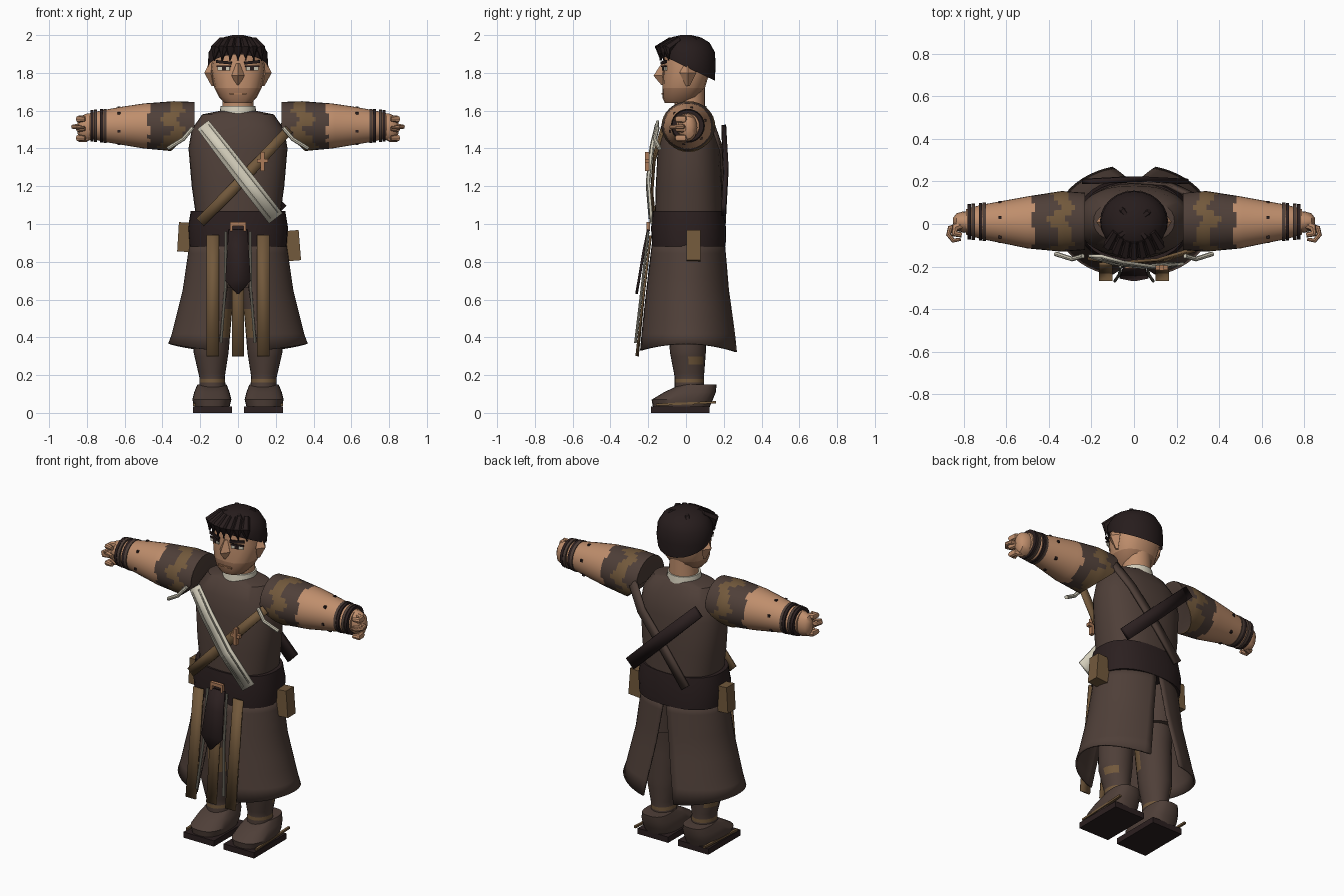
import bpy, bmesh, math
from mathutils import Vector, Euler

if "Cube" in bpy.data.objects:
    bpy.data.objects.remove(bpy.data.objects["Cube"])


def material(name, rgb):
    m = bpy.data.materials.new(name)
    m.use_nodes = True
    m.diffuse_color = (*rgb, 1)
    m.node_tree.nodes["Principled BSDF"].inputs["Base Color"].default_value = (*rgb, 1)
    return m


SKIN = material("skin", (.52, .27, .15))
STUBBLE = material("stubble", (.36, .18, .10))
COAT = material("coat_brown", (.078, .05, .04))
TAN = material("worn_leather", (.17, .10, .045))
BLACK = material("dark_leather", (.024, .014, .014))
HAIR = material("hair", (.02, .012, .012))
CREAM = material("cream_cloth", (.66, .62, .50))
GREY = material("grey_cloth", (.36, .34, .27))
COPPER = material("copper", (.42, .20, .10))


def finish(name, bm, mats, rule=None, mirror=False, solid=0):
    """Turn a bmesh into an object, and into a left and right pair if mirrored."""
    mats = mats if isinstance(mats, list) else [mats]
    if not solid:
        bmesh.ops.recalc_face_normals(bm, faces=bm.faces)
    if rule:
        for f in bm.faces:
            f.material_index = rule(f.calc_center_median())
    for side in (["left_", "right_"] if mirror else [""]):
        if side == "right_":
            for v in bm.verts:
                v.co.x *= -1
            bmesh.ops.reverse_faces(bm, faces=bm.faces)
        me = bpy.data.meshes.new(side + name)
        bm.to_mesh(me)
        for m in mats:
            me.materials.append(m)
        ob = bpy.data.objects.new(side + name, me)
        bpy.context.collection.objects.link(ob)
        if solid:
            mod = ob.modifiers.new("thickness", "SOLIDIFY")
            mod.thickness, mod.offset = solid, 0
        bpy.ops.object.select_all(action="DESELECT")
        ob.select_set(True)
        bpy.context.view_layer.objects.active = ob
        bpy.ops.object.shade_smooth_by_angle(angle=math.radians(38))
    bm.free()


def loft_mesh(rings, n=24, axis="z", power=1, steps=1, arc=None):
    """Skin oval rings (t, u0, u1, v0, v1); arc(k) limits the sweep for open panels."""
    fine = []
    for a, b in zip(rings, rings[1:]):
        fine += [[p + (q - p) * i / steps for p, q in zip(a, b)] for i in range(steps)]
    fine.append(rings[-1])
    bm, rows = bmesh.new(), []
    curve = lambda c: math.copysign(abs(c) ** power, c)
    for k, (t, u0, u1, v0, v1) in enumerate(fine):
        lo, hi = arc(k / (len(fine) - 1)) if arc else (0, 2 * math.pi)
        row = []
        for i in range(n):
            a = lo + (hi - lo) * i / (n - 1 if arc else n)
            u = (u0 + u1) / 2 + (u1 - u0) / 2 * curve(math.cos(a))
            v = (v0 + v1) / 2 + (v1 - v0) / 2 * curve(math.sin(a))
            row.append(bm.verts.new((u, v, t) if axis == "z" else (t, u, v)))
        rows.append(row)
    for r, s in zip(rows, rows[1:]):
        for i in range(n - 1 if arc else n):
            j = (i + 1) % n
            bm.faces.new((r[i], r[j], s[j], s[i]))
    if not arc:
        bm.faces.new(rows[0][::-1])
        bm.faces.new(rows[-1])
    return bm


def loft(name, rings, mats, rule=None, mirror=False, **kw):
    finish(name, loft_mesh(rings, **kw), mats, rule, mirror)


def box(name, loc, size, mat, rot=(0, 0, 0), mirror=False):
    bm = bmesh.new()
    bmesh.ops.create_cube(bm, size=1)
    turn = Euler(rot).to_matrix()
    for v in bm.verts:
        v.co = turn @ (v.co * Vector(size)) + Vector(loc)
    finish(name, bm, mat, mirror=mirror)


def ribbon(name, points, widths, thick, mat, mirror=False):
    """Flat band facing front or back along a path."""
    pts = [Vector(p) for p in points]
    bm, rows = bmesh.new(), []
    for i, p in enumerate(pts):
        d = pts[min(i + 1, len(pts) - 1)] - pts[max(i - 1, 0)]
        side = d.cross(Vector((0, 1, 0))).normalized() * widths[i] / 2
        rows.append([bm.verts.new(p - side), bm.verts.new(p + side)])
    for a, b in zip(rows, rows[1:]):
        bm.faces.new((a[0], a[1], b[1], b[0]))
    finish(name, bm, mat, mirror=mirror, solid=thick)


def tube(name, points, radii, mat, mirror=False, n=8):
    """Round tapering tube along a path."""
    pts = [Vector(p) for p in points]
    bm, rows = bmesh.new(), []
    for i, p in enumerate(pts):
        d = (pts[min(i + 1, len(pts) - 1)] - pts[max(i - 1, 0)]).normalized()
        q = d.to_track_quat("Z", "Y")
        ring = [(math.cos(math.tau * k / n), math.sin(math.tau * k / n), 0) for k in range(n)]
        rows.append([bm.verts.new(p + q @ Vector(c) * radii[i]) for c in ring])
    for r, s in zip(rows, rows[1:]):
        for i in range(n):
            bm.faces.new((r[i], r[(i + 1) % n], s[(i + 1) % n], s[i]))
    bm.faces.new(rows[0])
    bm.faces.new(rows[-1])
    finish(name, bm, mat, mirror=mirror)


# Head, face and neck
loft("head", [(1.64, -.07, .07, -.112, .03), (1.67, -.1, .1, -.125, .07), (1.72, -.125, .125, -.125, .1),
              (1.82, -.145, .145, -.12, .13), (1.92, -.13, .13, -.11, .12)],
     [SKIN, STUBBLE], lambda c: int(c.z < 1.72), n=16, power=.85)
loft("neck", [(1.55, -.085, .085, -.06, .1), (1.72, -.08, .08, -.06, .1)], SKIN)
loft("collar", [(1.57, -.1, .1, -.085, .115), (1.625, -.092, .092, -.075, .108)], CREAM)
loft("nose", [(1.85, -.01, .01, -.13, -.1), (1.785, -.034, .034, -.172, -.08), (1.735, -.008, .008, -.13, -.1)], SKIN, n=4)
loft("ear", [(1.73, .12, .14, 0, .02), (1.8, .11, .178, -.035, .055), (1.86, .12, .15, 0, .02)], SKIN, n=4, mirror=True)
box("eye", (.075, -.114, 1.822), (.068, .008, .018), CREAM, (0, 0, .3), True)
box("iris", (.073, -.119, 1.822), (.022, .006, .018), BLACK, (0, 0, .3), True)
box("eyelid", (.075, -.116, 1.835), (.076, .009, .009), BLACK, (0, 0, .3), True)
box("eyebrow", (.075, -.117, 1.856), (.085, .009, .015), HAIR, (0, -.1, .3), True)
box("mouth", (0, -.126, 1.69), (.09, .008, .008), COPPER)

# Hair cap cut on a slope, with fringe and crown locks
cap = loft_mesh([(1.72, -.145, .145, -.12, .15), (1.84, -.16, .16, -.13, .157), (1.91, -.155, .155, -.14, .153),
                 (1.96, -.125, .125, -.115, .125), (1.987, -.08, .08, -.08, .08), (2, -.03, .03, -.03, .03)])
bmesh.ops.bisect_plane(cap, geom=cap.verts[:] + cap.edges[:] + cap.faces[:],
                       plane_co=(0, .15, 1.76), plane_no=(0, .48, 1), clear_inner=True)
finish("hair_cap", cap, HAIR)
for i in range(7):
    x = -.12 + i * .04
    y = -.14 + 3 * x * x
    tube(f"fringe_lock_{i}", [(x * .7, y + .06, 1.975), (x, y - .005, 1.93), (x * 1.05, y + .005, 1.865)],
         [.018, .027, .005], HAIR, n=6)
for i in range(4):
    a = .7 + i * math.pi / 2
    c, s = math.cos(a), math.sin(a)
    tube(f"crown_lock_{i}", [(.03 * c, .03 * s, 1.985), (.08 * c, .08 * s, 1.977), (.13 * c, .13 * s, 1.93)],
         [.012, .018, .006], HAIR, n=6)

# Torso and belt
loft("torso", [(1.02, -.22, .22, -.165, .195), (1.2, -.245, .245, -.16, .19), (1.4, -.262, .262, -.15, .18),
               (1.5, -.245, .245, -.13, .16), (1.58, -.19, .19, -.09, .115), (1.6, -.09, .09, -.06, .1)],
     COAT, n=32, power=.85)
loft("belt", [(.88, -.258, .258, -.18, .21), (.98, -.265, .265, -.185, .212), (1.07, -.25, .25, -.175, .198)],
     BLACK, n=32, power=.85)

# Arms with patched sleeves
def sleeve_rule(c):
    a = math.atan2(c.z - 1.515, c.y - .01)
    jag = .018 * math.sin(5 * a) + .012 * math.sin(9 * a + 1)
    if c.x > .475 + jag * .5:
        return 2
    olive = .30 + jag < c.x < .375 + jag * 1.5 or (c.z < 1.47 and c.x < .4 + jag)
    return int(olive)


arm = loft_mesh([(.2, -.12, .145, 1.38, 1.645), (.34, -.13, .155, 1.385, 1.65), (.5, -.115, .13, 1.4, 1.638),
                 (.62, -.09, .108, 1.42, 1.62), (.72, -.07, .09, 1.437, 1.602), (.79, -.05, .07, 1.455, 1.585)],
                n=32, axis="x", steps=9)
for v in arm.verts:
    v.co.x = max(v.co.x, .23 + max(0, 1.5 - v.co.z) * 1.1)
finish("arm", arm, [COAT, TAN, SKIN], sleeve_rule, True)
tube("shoulder_cord", [(.24, -.15, 1.51), (.29, -.165, 1.45), (.37, -.14, 1.4)], [.011, .011, .011], CREAM, True)
for i, (x, r) in enumerate([(.705, .09), (.722, .088), (.755, .086), (.774, .084)]):
    loft(f"bracelet_{i}", [(x - .008, .01 - r, .01 + r, 1.52 - r, 1.52 + r), (x + .008, .01 - r, .01 + r, 1.52 - r, 1.52 + r)],
         BLACK if i % 2 else COAT, axis="x", mirror=True)
for i in range(6):
    a = i * math.pi / 3 + .3
    box(f"forearm_stud_{i}", (.63, .01 + .096 * math.cos(a), 1.52 + .097 * math.sin(a)), (.014, .014, .014), BLACK, mirror=True)

# Hands with curled fingers
loft("palm", [(.77, -.035, .055, 1.45, 1.585), (.8, -.042, .06, 1.437, 1.585), (.835, -.03, .05, 1.45, 1.57),
              (.85, -.01, .03, 1.48, 1.54)], SKIN, axis="x", n=16, mirror=True)
for i in range(3):
    z = 1.455 + i * .05
    tube(f"finger_{i}", [(.8, .0, z), (.84, -.015, z), (.845, -.045, z), (.81, -.052, z)], [.02, .02, .018, .012], SKIN, True)
tube("pointing_finger", [(.83, -.01, 1.515), (.865, -.02, 1.515), (.872, -.05, 1.515), (.85, -.078, 1.512), (.815, -.072, 1.51)],
     [.014, .013, .012, .011, .007], SKIN, True)

# Coat skirt, split front and back
skirt = loft_mesh([(.91, -.25, .25, -.175, .2), (.65, -.288, .288, -.21, .225), (.34, -.365, .365, -.25, .275)],
                  n=24, steps=4, arc=lambda k: (-math.pi / 2 + .1 + .2 * k, math.pi / 2 - .03 - .25 * k))
for v in skirt.verts:
    if v.co.z < .35:
        v.co.z = .365 - .6 * v.co.y ** 2
finish("coat_skirt", skirt, COAT, mirror=True, solid=.01)

# Legs, boots and soles
def leg_rule(c):
    band = .16 < c.z < .185
    knee = .26 < c.z < .3 and c.x > .18 and c.y > .02
    thigh = .38 < c.z < .53 + c.x * .3 and c.x < .13 and c.y < 0
    return int(band or knee or thigh)


loft("leg", [(.13, .065, .205, -.06, .095), (.19, .07, .205, -.06, .095), (.32, .05, .235, -.085, .105),
             (.55, .03, .235, -.1, .11), (.92, .005, .235, -.11, .15)], [COAT, TAN], leg_rule, True, steps=6)
loft("torn_shorts", [(.66, .01, .25, -.13, .15), (.9, .002, .24, -.13, .17)], COAT, mirror=True)
loft("boot", [(.03, .045, .23, -.175, .125), (.07, .035, .242, -.182, .142), (.11, .045, .232, -.115, .158),
              (.15, .06, .215, -.03, .162)], COAT, mirror=True, power=.75)
box("sole", (.135, -.03, .0175), (.205, .31, .035), BLACK, mirror=True)
box("boot_spur", (.232, .0, .05), (.014, .32, .012), TAN, (.04, 0, 0), True)

# Hanging strips and front flap
ribbon("hanging_strip", [(.133, -.188, .94), (.133, -.222, .65), (.133, -.262, .3)], [.065] * 3, .012, TAN, True)
ribbon("centre_strip", [(0, -.19, .9), (0, -.22, .65), (0, -.255, .3)], [.065] * 3, .01, TAN)
ribbon("front_flap", [(0, -.2, .97), (0, -.225, .85), (0, -.25, .7), (0, -.262, .63)], [.1, .115, .135, .01], .014, BLACK)
tube("flap_cord", [(.065, -.2, .96), (.068, -.235, .65), (.09, -.268, .37)], [.007] * 3, GREY, True)
box("buckle", (0, -.2, 1.0), (.085, .02, .02), COPPER)
box("buckle_prong", (.035, -.2, .985), (.014, .02, .045), COPPER, mirror=True)

# Chest sash, shoulder strap and cross pendant
ribbon("chest_strap", [(.27, -.125, 1.5), (.13, -.168, 1.35), (-.05, -.182, 1.16), (-.2, -.165, 1.01)], [.05, .055, .06, .055], .014, TAN)
ribbon("chest_sash", [(-.185, -.15, 1.525), (-.08, -.18, 1.39), (.06, -.2, 1.21), (.2, -.185, 1.03)], [.075, .085, .09, .09], .014, CREAM)
for i, d in enumerate((-.02, .022)):
    ribbon(f"sash_stripe_{i}", [(-.175 + d, -.161, 1.51 + d * .77), (-.08 + d, -.19, 1.39 + d * .77),
                                (.06 + d, -.209, 1.21 + d * .77), (.19 + d, -.195, 1.045 + d * .77)], [.007] * 4, .006, GREY)
box("cross_upright", (.13, -.205, 1.33), (.02, .025, .1), COPPER)
box("cross_bar", (.13, -.205, 1.335), (.06, .022, .02), COPPER)

# Back strap, sheath and belt pouches
ribbon("back_strap", [(.26, .14, 1.53), (.17, .185, 1.4), (0, .198, 1.2), (-.14, .205, 1.02)], [.055] * 4, .014, COAT)
ribbon("back_sheath", [(.23, .2, 1.07), (0, .212, 1.29), (-.22, .2, 1.5)], [.075, .075, .07], .025, BLACK)
box("left_pouch", (.285, .04, .885), (.085, .075, .16), TAN, (0, -.08, 0))
box("right_pouch", (-.275, .02, .93), (.085, .075, .155), TAN, (0, .06, 0))
